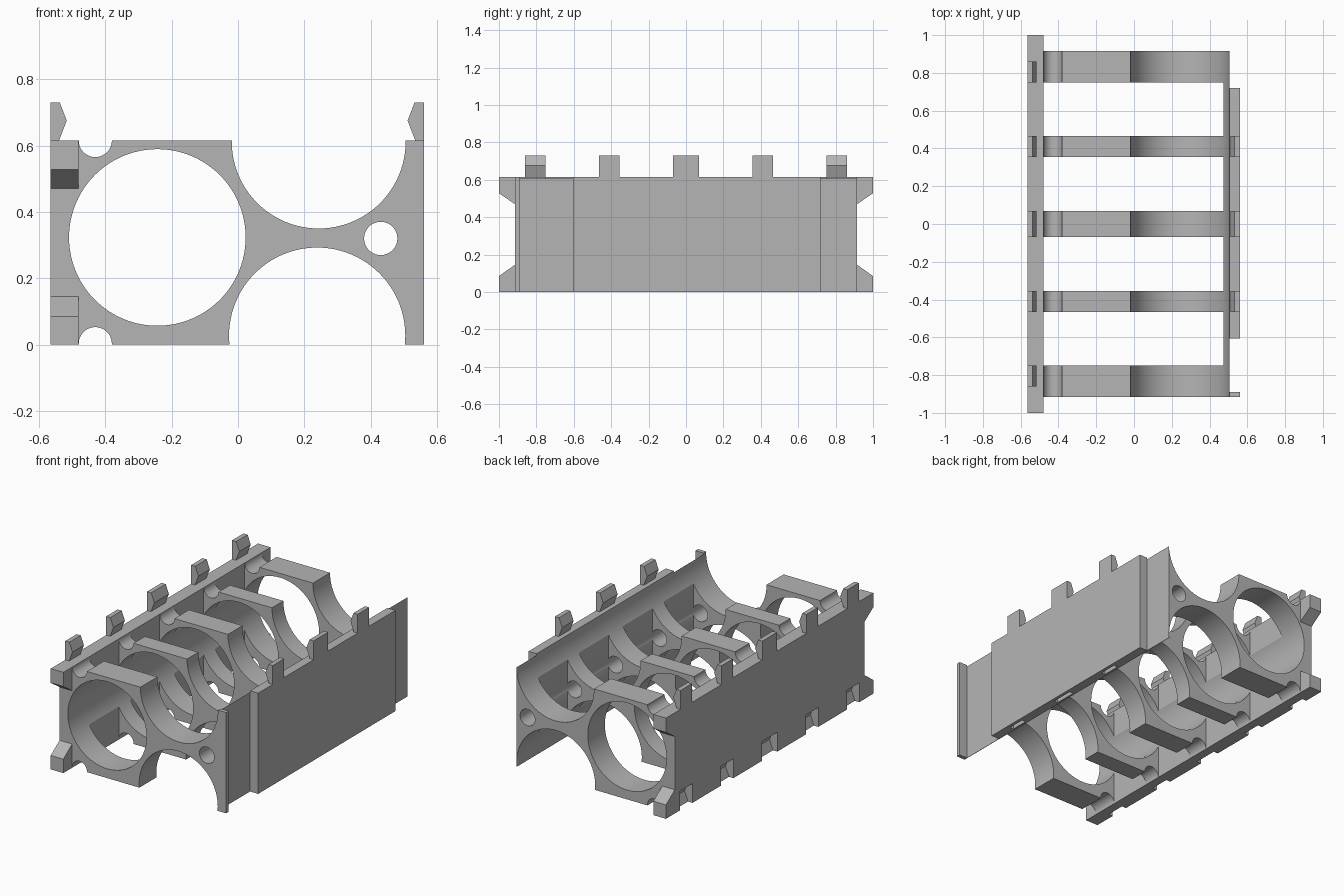
import bpy, bmesh, math
from mathutils import Vector

if "Cube" in bpy.data.objects:
    bpy.data.objects.remove(bpy.data.objects["Cube"])

H = 0.615          # body height
END = 0.915        # half length of the body without the corner ears
grey = bpy.data.materials.new("plain grey")
grey.diffuse_color = (0.46, 0.46, 0.46, 1)
grey.use_nodes = True
grey.node_tree.nodes["Principled BSDF"].inputs["Base Color"].default_value = grey.diffuse_color


def prism(name, pts, axis, lo, hi):
    """Extrude a 2D outline along one axis; pts hold the other two coordinates."""
    def place(a, b, t):
        return {"x": (t, a, b), "y": (a, t, b), "z": (a, b, t)}[axis]
    bm = bmesh.new()
    face = bm.faces.new([bm.verts.new(place(a, b, lo)) for a, b in pts])
    ext = bmesh.ops.extrude_face_region(bm, geom=[face])
    verts = [v for v in ext["geom"] if isinstance(v, bmesh.types.BMVert)]
    bmesh.ops.translate(bm, verts=verts, vec=Vector(place(0, 0, hi - lo)))
    bmesh.ops.recalc_face_normals(bm, faces=bm.faces)
    mesh = bpy.data.meshes.new(name)
    bm.to_mesh(mesh)
    bm.free()
    obj = bpy.data.objects.new(name, mesh)
    mesh.materials.append(grey)
    bpy.context.collection.objects.link(obj)
    return obj


def circle(cx, cz, r, n=96):
    return [(cx + r * math.cos(2 * math.pi * i / n),
             cz + r * math.sin(2 * math.pi * i / n)) for i in range(n)]


def cut(obj, cutter):
    """Subtract the cutter and delete it."""
    bpy.context.view_layer.objects.active = obj
    mod = obj.modifiers.new("cut", "BOOLEAN")
    mod.operation, mod.solver, mod.object = "DIFFERENCE", "EXACT", cutter
    bpy.ops.object.modifier_apply(modifier=mod.name)
    bpy.data.objects.remove(cutter)


def smooth(obj):
    bpy.ops.object.select_all(action="DESELECT")
    obj.select_set(True)
    bpy.context.view_layer.objects.active = obj
    bpy.ops.object.shade_smooth_by_angle(angle=math.radians(25))


def bore(obj, cx, cz, r):
    cut(obj, prism("cutter", circle(cx, cz, r), "y", -1.2, 1.2))


# comb-shaped frame: five ribs joined to the right wall with its raised plate
ribs = [(0.75, END), (0.355, 0.465), (-0.07, 0.07), (-0.465, -0.355), (-END, -0.75)]
outline = [(0.56, -END), (0.56, -0.89), (0.505, -0.89), (0.505, -0.605),
           (0.56, -0.605), (0.56, 0.72), (0.505, 0.72), (0.505, END)]
for i, (lo, hi) in enumerate(ribs):
    if i:
        outline.append((0.475, hi))
    outline += [(-0.48, hi), (-0.48, lo)]
    if i < 4:
        outline.append((0.475, lo))
frame = prism("rib_frame", outline, "z", 0, H)
bore(frame, -0.243, 0.323, 0.266)     # closed cell bay
bore(frame, 0.2432, 0.612, 0.262)     # upper open bay
bore(frame, 0.2385, 0.027, 0.2655)    # lower open bay
bore(frame, -0.43, H, 0.0498)         # upper wire groove
bore(frame, -0.43, 0.003, 0.0498)     # lower wire groove
bore(frame, 0.43, 0.32, 0.05)         # wire hole

# left wall with sloped ears at all four corners
side = [(-1, 0), (1, 0), (1, 0.085), (END, 0.145), (END, 0.47), (1, 0.528),
        (1, H), (-1, H), (-1, 0.528), (-END, 0.47), (-END, 0.145), (-1, 0.085)]
wall = prism("left_wall", side, "x", -0.565, -0.48)
bore(wall, -0.243, 0.323, 0.266)

# snap clips on top and matching sockets underneath
clip_y = [(-0.86, -0.75), (-0.465, -0.355), (-0.07, 0.07), (0.355, 0.465), (0.75, 0.86)]
hook = [(0, 0), (0.026, 0), (0.049, 0.06), (0.028, 0.115), (0, 0.115)]
for i, (lo, hi) in enumerate(clip_y):
    prism(f"left_clip_{i + 1}", [(-0.565 + a, H + b) for a, b in hook], "y", lo, hi)
    socket = [(-0.6, -0.05), (-0.535, -0.05), (-0.535, 0), (-0.512, 0.06),
              (-0.533, 0.118), (-0.6, 0.118)]
    cut(wall, prism("cutter", socket, "y", lo - 0.005, hi + 0.005))
    if 0 < i < 4:
        prism(f"right_clip_{i}", [(0.56 - a, H + b) for a, b in hook], "y", lo, hi)
        slot = [(0.515, -0.05), (0.54, -0.05), (0.54, 0.1), (0.515, 0.1)]
        cut(frame, prism("cutter", slot, "y", lo, hi))

smooth(frame)
smooth(wall)
